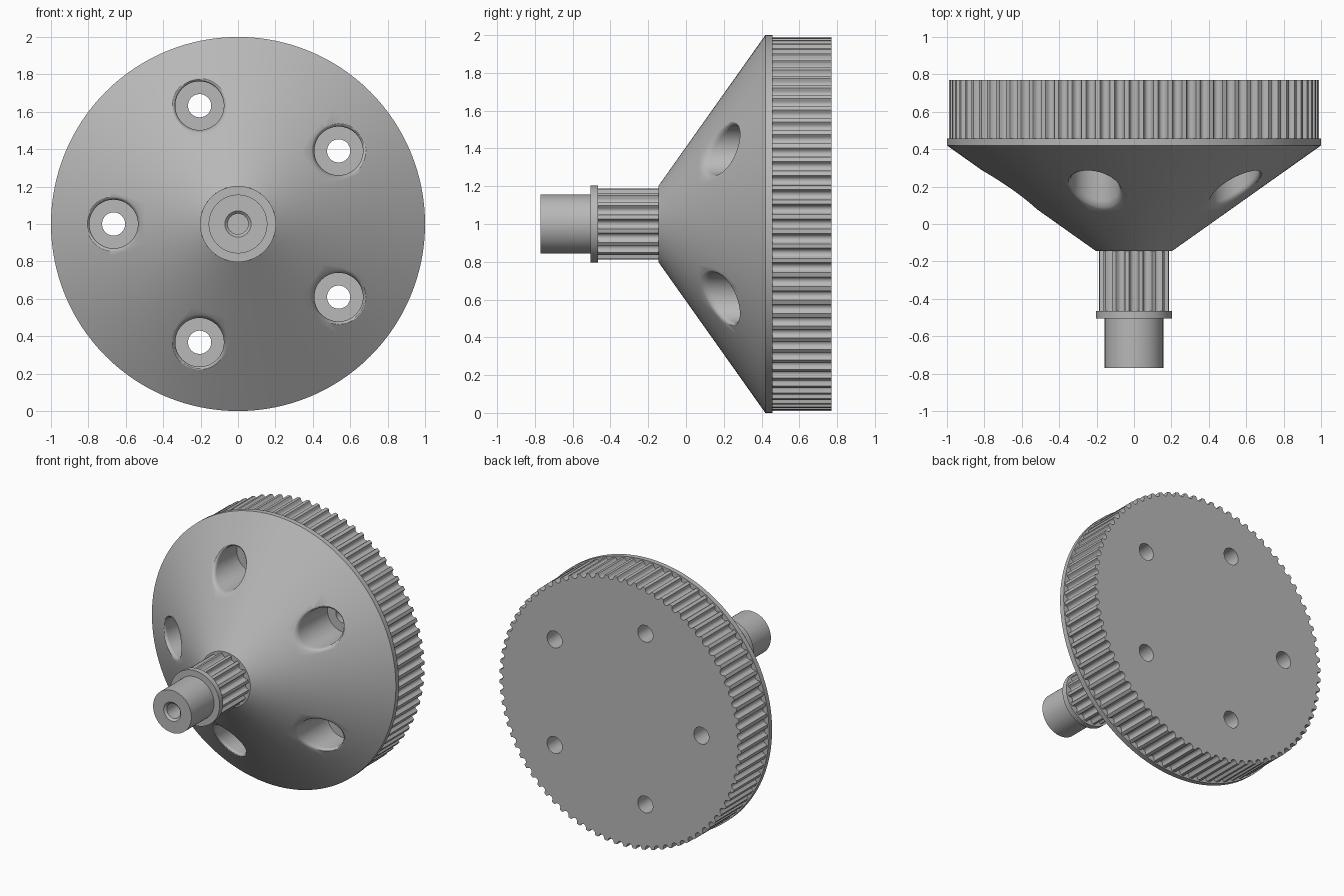
import bpy, bmesh, math
from mathutils import Vector

if "Cube" in bpy.data.objects:
    bpy.data.objects.remove(bpy.data.objects["Cube"])

grey = bpy.data.materials.new("plain grey")
grey.use_nodes = True
grey.diffuse_color = (0.48, 0.48, 0.48, 1)
grey.node_tree.nodes["Principled BSDF"].inputs["Base Color"].default_value = (0.48, 0.48, 0.48, 1)

AXIS = Vector((0, 0, 1))          # the axle runs along y through this point


def loft(name, rings):
    """Closed solid through matching rings of points, capped at both ends."""
    bm = bmesh.new()
    loops = [[bm.verts.new(p) for p in ring] for ring in rings]
    n = len(loops[0])
    for a, b in zip(loops, loops[1:]):
        for i in range(n):
            j = (i + 1) % n
            bm.faces.new((a[i], a[j], b[j], b[i]))
    bm.faces.new(loops[0])
    bm.faces.new(loops[-1])
    bmesh.ops.recalc_face_normals(bm, faces=bm.faces)
    mesh = bpy.data.meshes.new(name)
    bm.to_mesh(mesh)
    bm.free()
    obj = bpy.data.objects.new(name, mesh)
    bpy.context.collection.objects.link(obj)
    mesh.materials.append(grey)
    return obj


def circle(r, y, n, centre=AXIS):
    return [centre + Vector((r * math.cos(t), y, r * math.sin(t)))
            for t in (math.tau * i / n for i in range(n))]


def lathe(name, profile, n=128):
    return loft(name, [circle(r, y, n) for r, y in profile])


def belt_gear(name, teeth, radius, y0, y1):
    """Toothed prism with round-bottomed belt grooves."""
    groove = [(-0.027, 0)]
    groove += [(-0.023 * math.cos(a), -0.007 - 0.022 * math.sin(a))
               for a in (math.pi * k / 6 for k in range(7))]
    groove += [(0.027, 0)]
    outline = []
    for i in range(teeth):
        for s, d in groove:
            t = math.tau * i / teeth + s / radius
            outline.append(((radius + d) * math.cos(t), (radius + d) * math.sin(t)))
    return loft(name, [[AXIS + Vector((x, y, z)) for x, z in outline] for y in (y0, y1)])


def cone_y(p):
    """Depth of the cone surface at a point."""
    r = math.hypot(p.x, p.z - 1)
    return -0.145 + 0.565 * (r - 0.203) / 0.797


# Cone with flange rim
steps = 8
cone_profile = [(0.203 + 0.797 * k / steps, -0.145 + 0.565 * k / steps) for k in range(steps + 1)]
cone = lathe("cone_body", cone_profile + [(1.0, 0.457)])

# Gears and axle
large_gear = belt_gear("large_gear", 80, 0.99, 0.457, 0.77)
small_gear = belt_gear("small_gear", 16, 0.19, -0.47, -0.14)
collar = lathe("collar", [(0.203, -0.505), (0.203, -0.465)], 96)
shaft = lathe("shaft", [(0.055, -0.55), (0.055, -0.755), (0.07, -0.77),
                        (0.157, -0.77), (0.157, -0.48)], 64)

# Five counterbored screw holes with rounded mouths
cutters = []
for i in range(5):
    t = math.pi + math.tau * i / 5
    centre = AXIS + 0.665 * Vector((math.cos(t), 0, math.sin(t)))
    rings = [circle(r, y, 48, centre) for r, y in ((0.062, 0.8), (0.062, 0.465), (0.13, 0.465))]
    for k in range(5, -1, -1):
        a = math.pi / 2 * k / 5
        ring = circle(0.156 - 0.026 * math.sin(a), 0, 48, centre)
        for p in ring:
            p.y = cone_y(p) - 0.003 + 0.035 * (1 - math.cos(a))
        rings.append(ring)
    rings.append(circle(0.156, -0.3, 48, centre))
    cutter = loft("hole_cutter", rings)
    cutter.hide_render = True
    cutters.append(cutter)

for body in (cone, large_gear):
    bpy.context.view_layer.objects.active = body
    for cutter in cutters:
        mod = body.modifiers.new("hole", 'BOOLEAN')
        mod.operation = 'DIFFERENCE'
        mod.solver = 'EXACT'
        mod.object = cutter
        bpy.ops.object.modifier_apply(modifier=mod.name)
for cutter in cutters:
    bpy.data.objects.remove(cutter)

# Smooth round surfaces, sharp edges kept
for obj in bpy.context.view_layer.objects:
    obj.select_set(False)
for obj in (cone, large_gear, small_gear, collar, shaft):
    obj.select_set(True)
bpy.context.view_layer.objects.active = cone
bpy.ops.object.shade_smooth_by_angle(angle=math.radians(32))
